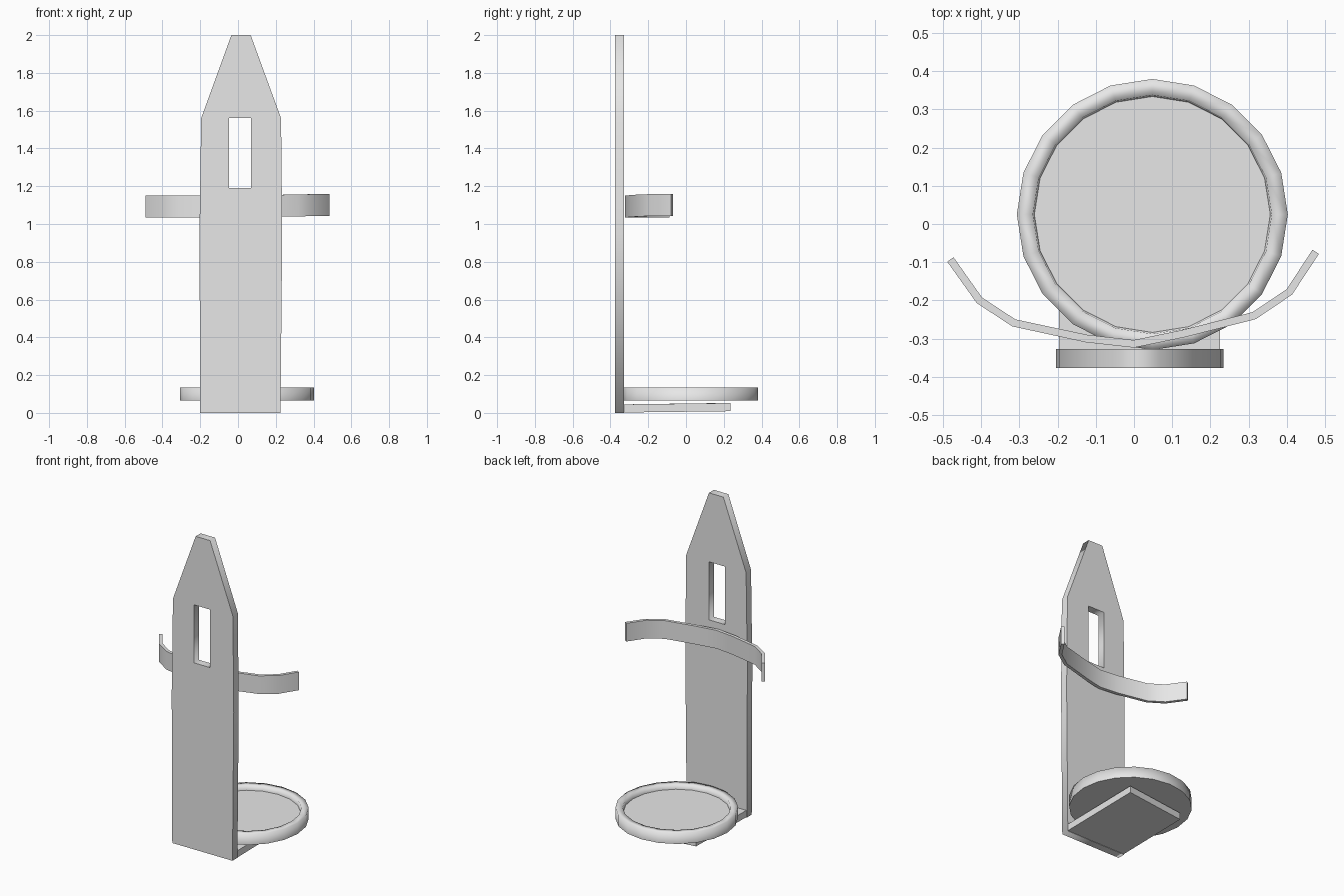
import bpy, bmesh, math
from mathutils import Vector

cube = bpy.data.objects.get("Cube")
if cube:
    bpy.data.objects.remove(cube, do_unlink=True)

grey = bpy.data.materials.new("light_grey")
grey.use_nodes = True
grey.diffuse_color = (0.8, 0.8, 0.8, 1)
grey.node_tree.nodes["Principled BSDF"].inputs["Base Color"].default_value = grey.diffuse_color


def add_object(name, data):
    obj = bpy.data.objects.new(name, data)
    bpy.context.collection.objects.link(obj)
    data.materials.append(grey)
    return obj


def mesh_object(name, bm):
    bmesh.ops.recalc_face_normals(bm, faces=bm.faces)
    mesh = bpy.data.meshes.new(name)
    bm.to_mesh(mesh)
    bm.free()
    return add_object(name, mesh)


# Pointed back plate with a rectangular slot, extruded from its outline
outline = [(-0.2, 0), (0.225, 0), (0.234, 0.95), (0.228, 1.56),
           (0.067, 2), (-0.035, 2), (-0.195, 1.56), (-0.204, 0.95)]
slot = [(-0.048, 1.19), (0.068, 1.19), (0.068, 1.56), (-0.048, 1.56)]
curve = bpy.data.curves.new("back_plate", "CURVE")
curve.dimensions = "2D"
curve.fill_mode = "BOTH"
curve.extrude = 0.025
for points in (outline, slot):
    spline = curve.splines.new("POLY")
    spline.points.add(len(points) - 1)
    for point, (x, z) in zip(spline.points, points):
        point.co = (x, z, 0, 1)
    spline.use_cyclic_u = True
plate = add_object("back_plate", curve)
plate.rotation_euler.x = math.pi / 2
plate.location.y = -0.352

# Foot bent back from the plate, slightly skewed at its free end
bm = bmesh.new()
bmesh.ops.create_cube(bm, size=1)
for v in bm.verts:
    right, back, top = v.co.x > 0, v.co.y > 0, v.co.z > 0
    v.co.x = 0.225 if right else -0.197
    v.co.y = (0.235 if right else 0.18) if back else -0.335
    v.co.z = (0.045 if top else 0.002) + (0.007 if back else 0)
mesh_object("foot", bm)

# Shallow round dish with a raised rim, revolved from a profile
SIDES = 20
centre = Vector((0.048, 0.025, 0))
profile = [(0.355, 0.065), (0.355, 0.135), (0.313, 0.135), (0.309, 0.105)]
bm = bmesh.new()
rings = []
for radius, z in profile:
    ring = []
    for i in range(SIDES):
        a = math.tau * i / SIDES
        ring.append(bm.verts.new(centre + Vector((radius * math.cos(a), radius * math.sin(a), z))))
    rings.append(ring)
for low, high in zip(rings, rings[1:]):
    for i in range(SIDES):
        j = (i + 1) % SIDES
        bm.faces.new((low[i], low[j], high[j], high[i])).smooth = True
bm.faces.new(rings[0])
bm.faces.new(rings[-1])
mesh_object("dish", bm)

# Open curved band fixed to the back of the plate
path = [(-0.481, -0.093), (-0.405, -0.2), (-0.315, -0.259), (-0.125, -0.3), (0, -0.314),
        (0.13, -0.287), (0.315, -0.24), (0.407, -0.178), (0.476, -0.073)]
bm = bmesh.new()
pairs = []
for x, y in path:
    lift = 0.02 * max(x, 0)
    pairs.append([bm.verts.new((x, y, z + lift)) for z in (1.034, 1.15)])
for (a, b), (c, d) in zip(pairs, pairs[1:]):
    bm.faces.new((a, c, d, b))
band = mesh_object("holding_band", bm)
solid = band.modifiers.new("thickness", "SOLIDIFY")
solid.thickness = 0.02
solid.offset = 0
bpy.ops.object.select_all(action="DESELECT")
band.select_set(True)
bpy.context.view_layer.objects.active = band
bpy.ops.object.modifier_apply(modifier=solid.name)
bpy.ops.object.shade_smooth_by_angle(angle=math.radians(40))
